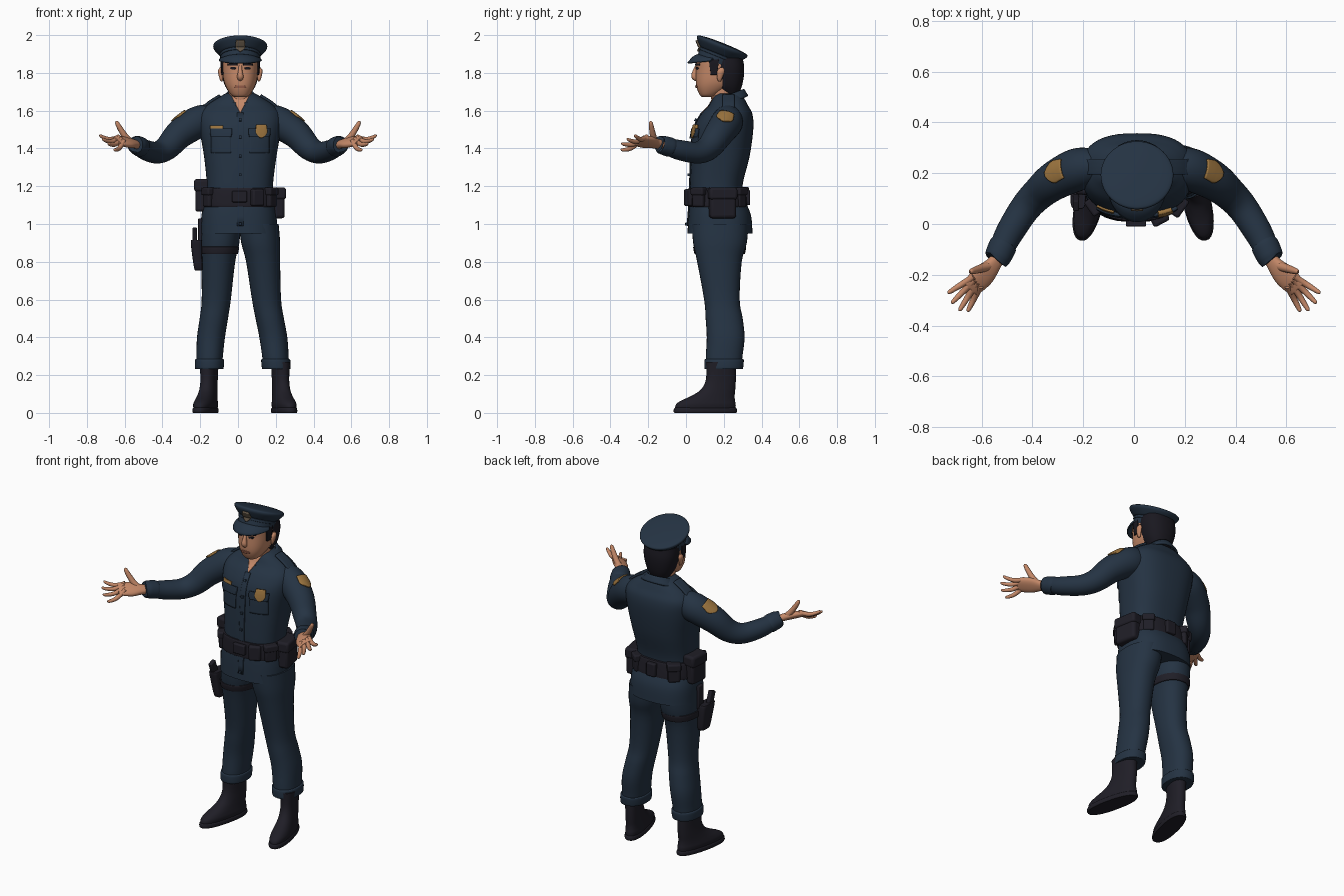
import bpy
import bmesh
import math
from mathutils import Vector, Matrix
from mathutils.bvhtree import BVHTree

default_cube = bpy.data.objects.get("Cube")
if default_cube:
    bpy.data.objects.remove(default_cube, do_unlink=True)

parts = []
UP = Vector((0, 0, 1))
BACK = Vector((0, 1, 0))
MID = .012  # body centre line


def material(name, *color):
    mat = bpy.data.materials.new(name)
    mat.use_nodes = True
    mat.diffuse_color = (*color, 1)
    shader = mat.node_tree.nodes["Principled BSDF"]
    shader.inputs["Base Color"].default_value = (*color, 1)
    shader.inputs["Roughness"].default_value = .8
    return mat


navy = material("navy cloth", .018, .033, .056)
leather = material("black leather", .014, .013, .020)
skin = material("skin", .56, .25, .14)
lip_tone = material("lip tone", .36, .13, .08)
hair_black = material("black hair", .010, .009, .014)
gold = material("gold", .34, .18, .05)
bronze = material("bronze", .12, .09, .06)


def finish(name, bm, mat):
    mesh = bpy.data.meshes.new(name)
    bm.to_mesh(mesh)
    bm.free()
    mesh.materials.append(mat)
    obj = bpy.data.objects.new(name, mesh)
    bpy.context.collection.objects.link(obj)
    parts.append(obj)
    return obj


def smooth_path(path, steps):
    """Catmull-Rom interpolation of rows of any length."""
    rows = []
    last = len(path) - 1
    for i in range(last):
        p, q, r, s = (path[min(max(k, 0), last)] for k in (i - 1, i, i + 1, i + 2))
        for n in range(steps):
            t = n / steps
            rows.append([b + t / 2 * (c - a + t * (2 * a - 5 * b + 4 * c - d + t * (3 * (b - c) + d - a)))
                         for a, b, c, d in zip(p, q, r, s)])
    return rows + [list(path[-1])]


def tube(name, path, mat, axis=None, hint=BACK, power=2, sides=32, steps=4):
    """Loft superellipse rings along rows of x, y, z, side radius, hint radius."""
    rows = smooth_path(path, steps)
    bm = bmesh.new()
    rings = []
    for i, row in enumerate(rows):
        before, after = rows[max(i - 1, 0)], rows[min(i + 1, len(rows) - 1)]
        t = (axis or Vector(after[:3]) - Vector(before[:3])).normalized()
        b = (hint - t * hint.dot(t)).normalized()
        a = b.cross(t)
        ring = []
        for k in range(sides):
            ang = math.tau * k / sides
            c, s = (math.copysign(abs(f) ** (2 / power), f) for f in (math.cos(ang), math.sin(ang)))
            ring.append(bm.verts.new(Vector(row[:3]) + a * c * max(row[3], .001) + b * s * max(row[4], .001)))
        rings.append(ring)
    for low, high in zip(rings, rings[1:]):
        for k in range(sides):
            j = (k + 1) % sides
            bm.faces.new((low[k], low[j], high[j], high[k]))
    bm.faces.new(rings[0])
    bm.faces.new(rings[-1])
    bmesh.ops.recalc_face_normals(bm, faces=bm.faces)
    return finish(name, bm, mat)


def stack(name, rows, mat, **options):
    """Loft level rings from rows of z, x, y, half width, half depth."""
    return tube(name, [(x, y, z, rx, ry) for z, x, y, rx, ry in rows], mat, axis=UP, **options)


def sheet(name, point, mat, thick, nu=12, nv=12):
    """Thin solid sheet from a function of u and v in the range -1 to 1."""
    bm = bmesh.new()
    grid = [[bm.verts.new(point(2 * i / nu - 1, 2 * j / nv - 1)) for i in range(nu + 1)] for j in range(nv + 1)]
    for low, high in zip(grid, grid[1:]):
        for i in range(nu):
            bm.faces.new((low[i], low[i + 1], high[i + 1], high[i]))
    obj = finish(name, bm, mat)
    solid = obj.modifiers.new("thickness", 'SOLIDIFY')
    solid.thickness, solid.offset = thick, 0
    return obj


def plate(name, target, centre, normal, down, half_w, half_h, mat, thick=.006, shape=lambda v: 1):
    """Plate clinging to a target; shape gives the width for each v, top to bottom."""
    tree = BVHTree.FromPolygons([v.co for v in target.data.vertices], [p.vertices for p in target.data.polygons])
    n = Vector(normal).normalized()
    d = (Vector(down) - n * n.dot(Vector(down))).normalized()
    side = d.cross(n)

    def point(u, v):
        start = Vector(centre) + side * u * half_w * shape(v) + d * v * half_h + n * .3
        hit = tree.ray_cast(start, -n)[0]
        return (hit or start - n * .3) + n * thick * .4
    return sheet(name, point, mat, thick)


def box(name, centre, size, mat, turn=0, lean=0):
    bm = bmesh.new()
    bmesh.ops.create_cube(bm, size=1)
    place = Matrix.Translation(centre) @ Matrix.Rotation(turn, 4, 'Z') @ Matrix.Rotation(lean, 4, 'X')
    bm.transform(place @ Matrix.Diagonal((*size, 1)))
    obj = finish(name, bm, mat)
    bevel = obj.modifiers.new("round edges", 'BEVEL')
    bevel.width, bevel.segments = min(size) * .22, 3
    return obj


def shield(v):
    return 1 - .15 * abs(v) if v < 0 else max(.12, 1 - v ** 2 * .85)


FRONT, DOWN = (0, -1, 0), (0, 0, -1)

# Shirt with flared hem
shirt = stack("shirt", [
    (.95, .005, .18, .203, .172), (1.05, .005, .178, .198, .165), (1.15, .008, .162, .178, .140),
    (1.22, .01, .162, .176, .140), (1.36, MID, .182, .192, .155), (1.5, MID, .198, .215, .158),
    (1.58, MID, .215, .215, .137), (1.63, MID, .225, .175, .102), (1.67, MID, .225, .115, .08),
    (1.69, MID, .225, .08, .06)], navy, power=2.6, sides=48, steps=6)
plate("shirt_placket", shirt, (MID, 0, 1.29), FRONT, DOWN, .017, .3, navy)
plate("open_neck", shirt, (MID, .1, 1.635), FRONT, DOWN, .045, .045, skin, .004, lambda v: .55 - .5 * v)
for height in (1.0, 1.26, 1.36, 1.46, 1.55):
    plate("shirt_button", shirt, (MID, 0, height), FRONT, DOWN, .007, .007, navy, .016)
for s in (-1, 1):
    plate("chest_pocket", shirt, (MID + s * .1, 0, 1.435), FRONT, DOWN, .052, .06, navy)
    plate("pocket_flap", shirt, (MID + s * .1, 0, 1.482), FRONT, DOWN, .057, .022, navy, .016,
          lambda v: 1 - .1 * max(v, 0))
    plate("epaulette", shirt, (MID + s * .155, .225, 1.65), (s * .3, 0, 1), (s, 0, -.4), .03, .055, navy, .014)
plate("name_plate", shirt, (-.112, 0, 1.51), FRONT, DOWN, .033, .011, gold, .009)
plate("chest_badge", shirt, (.122, 0, 1.49), FRONT, DOWN, .03, .035, gold, .018, shield)


# Folded collar, open at the front
def collar_point(u, v):
    ang = u * math.radians(164)
    spread = (v + 1) / 2
    x, y = (.076 + .044 * spread) * math.sin(ang), .088 + .022 * spread
    y = .215 + y * math.cos(ang)
    return (MID + x, y, 1.675 + (y - .215) * .42 - .045 * spread)


sheet("collar", collar_point, navy, .012, nu=40, nv=4)

# Belt, buckle and pouches set round the waist by angle
stack("belt", [(1.09, .008, .167, .187, .152), (1.10, .008, .167, .194, .157),
               (1.18, .008, .163, .187, .152), (1.19, .008, .163, .18, .146)], leather, power=2.6, sides=48)
for name, degrees, size, height in (
        ("buckle", 0, (.08, .03, .06), 1.145), ("magazine_pouch", 28, (.07, .05, .09), 1.14),
        ("small_pouch", 55, (.07, .055, .10), 1.14), ("large_pouch", 100, (.14, .075, .16), 1.11),
        ("keeper_pouch", 140, (.06, .04, .10), 1.14), ("back_keeper", 180, (.06, .03, .08), 1.14),
        ("back_pouch", -140, (.07, .05, .11), 1.14), ("side_pouch", -95, (.12, .07, .17), 1.15),
        ("front_pouch", -55, (.06, .05, .10), 1.14)):
    a = math.radians(degrees)
    at = (.008 + .196 * math.sin(a), .165 - .16 * math.cos(a), height)
    box(name, at, size, leather, turn=a)
    if size[2] >= .1:
        flap = (size[0] + .01, size[1] + .012, size[2] * .4)
        box(name + "_flap", (at[0], at[1], height + size[2] * .32), flap, leather, turn=a)

# Trousers and boots
leg_rows = [(1.0, -.09, .18, .105, .15), (.9, -.096, .18, .103, .142), (.8, -.105, .177, .09, .118),
            (.6, -.115, .19, .077, .094), (.5, -.128, .202, .075, .098), (.4, -.143, .21, .074, .1),
            (.3, -.15, .202, .07, .097), (.25, -.152, .2, .068, .095)]
cuff_rows = [(.232, -.152, .2, .07, .096), (.237, -.152, .2, .076, .102),
             (.278, -.151, .202, .077, .104), (.285, -.151, .202, .071, .098)]
boot_rows = [(.02, 0, -.085, .05, .165), (.045, 0, -.082, .053, .162), (.065, 0, -.07, .05, .146),
             (.09, 0, -.043, .046, .117), (.125, 0, -.015, .043, .092), (.18, 0, 0, .042, .08),
             (.27, 0, 0, .047, .08)]
sole_rows = [(0, 0, -.085, .053, .168), (.008, 0, -.085, .056, .172), (.022, 0, -.085, .055, .17),
             (.028, 0, -.085, .05, .165)]


def leg_side(rows, s):
    return [(z, x if s < 0 else .06 - .04 * z - x, y, rx, ry) for z, x, y, rx, ry in rows]


for s, side in ((-1, "right"), (1, "left")):
    leg = stack(side + "_trouser_leg", leg_side(leg_rows, s), navy, power=2.2)
    stack(side + "_trouser_cuff", leg_side(cuff_rows, s), navy, power=2.2)
    ankle = (-.153, .185, 0) if s < 0 else (.225, .185, 0)
    for name, rows in (("boot", boot_rows), ("sole", sole_rows)):
        shoe = stack(side + "_" + name, rows, leather, power=2.3)
        shoe.data.transform(Matrix.Translation(ankle) @ Matrix.Rotation(s * math.radians(13), 4, 'Z'))

# Thigh holster on the right leg
stack("thigh_strap", [(.84, -.102, .178, .096, .128), (.844, -.102, .178, .102, .134),
                      (.876, -.1, .178, .106, .14), (.88, -.1, .178, .1, .134)], leather, power=2.2)
stack("holster", [(.755, -.207, .125, .015, .025), (.765, -.21, .125, .022, .04), (.86, -.218, .12, .028, .052),
                  (.91, -.22, .115, .03, .056), (.915, -.22, .115, .022, .048)], leather, power=4)
box("pistol_grip", (-.229, .085, .935), (.024, .045, .085), leather, lean=.35)
box("holster_hanger", (-.2, .15, .96), (.022, .05, .14), leather)

# Arms, sleeve patches and hands
for s, side in ((-1, "right"), (1, "left")):
    def across(rows):
        return [(s * x, *rest) for x, *rest in rows]

    sleeve = tube(side + "_sleeve", across([
        (.15, .225, 1.555, .07, .08), (.22, .215, 1.535, .084, .085), (.31, .172, 1.475, .077, .077),
        (.375, .12, 1.405, .066, .066), (.43, .06, 1.378, .06, .058), (.49, -.035, 1.392, .055, .053),
        (.522, -.1, 1.412, .048, .045)]), navy, hint=UP, steps=6)
    tube(side + "_sleeve_cuff", across([
        (.513, -.08, 1.405, .049, .046), (.516, -.086, 1.407, .055, .052),
        (.537, -.132, 1.42, .052, .048), (.539, -.136, 1.421, .044, .04)]), navy, hint=UP)
    plate(side + "_sleeve_patch", sleeve, (s * .275, .2, 1.52), (s * .65, .1, .75), (s * .6, -.25, -.6),
          .045, .042, gold, .008, shield)
    palm_normal = Vector((s * -.35, -.3, .85))
    tube(side + "_palm", across([
        (.525, -.11, 1.415, .028, .022), (.55, -.155, 1.425, .031, .021), (.585, -.195, 1.432, .046, .021),
        (.62, -.23, 1.437, .046, .018), (.645, -.255, 1.438, .038, .012)]), skin, hint=palm_normal, power=2.4)
    fingers = (("index", (.65, -.22, 1.453), (.733, -.272, 1.472)),
               ("middle", (.645, -.238, 1.445), (.718, -.312, 1.452)),
               ("ring", (.632, -.252, 1.434), (.688, -.342, 1.428)),
               ("little", (.615, -.264, 1.421), (.655, -.345, 1.395)),
               ("thumb", (.57, -.165, 1.435), (.645, -.188, 1.545)))
    for name, base, tip in fingers:
        base, tip = Vector(base), Vector(tip)
        wide = 1.4 if name == "thumb" else 1
        rows = []
        for t, r in ((-.25, .012), (0, .013), (.4, .012), (.8, .0095), (.95, .007), (1, .002)):
            spot = base.lerp(tip, t) - UP * .012 * t * (1 - t) * 4
            rows.append((*spot, r * wide, r * wide))
        tube(f"{side}_{name}_finger", across(rows), skin, hint=palm_normal, sides=14)

# Neck, head and face
stack("neck", [(1.58, MID, .205, .07, .07), (1.66, MID, .2, .062, .066), (1.76, MID, .19, .064, .07)], skin)
head = stack("head", [
    (1.672, MID, .115, .03, .03), (1.685, MID, .122, .05, .05), (1.72, MID, .145, .073, .088),
    (1.76, MID, .165, .088, .113), (1.82, MID, .175, .096, .122), (1.87, MID, .175, .098, .12),
    (1.91, MID, .18, .085, .1)], skin, power=2.3)
tube("nose", [(MID, .062, 1.84, .009, .01), (MID, .05, 1.81, .011, .014), (MID, .043, 1.783, .017, .015),
              (MID, .052, 1.768, .014, .012), (MID, .062, 1.762, .004, .004)], skin, sides=16)
plate("mouth", head, (MID, 0, 1.727), FRONT, DOWN, .03, .007, lip_tone, .007, lambda v: 1 - .4 * v * v)
stack("hair", [(1.69, MID, .235, .055, .045), (1.73, MID, .226, .08, .07), (1.78, MID, .222, .096, .084),
               (1.83, MID, .22, .103, .088), (1.88, MID, .215, .1, .085)], hair_black, power=2.3)
for s in (-1, 1):
    plate("eye", head, (MID + s * .038, 0, 1.825), FRONT, DOWN, .016, .006, hair_black, .004, lambda v: 1 - .5 * v * v)
    plate("eyebrow", head, (MID + s * .04, 0, 1.845), FRONT, DOWN, .024, .005, hair_black, .008)
    plate("sideburn", head, (MID + s * .1, .148, 1.835), (s, 0, 0), DOWN, .022, .045, hair_black, .008,
          lambda v: 1 - .25 * v)
    stack("ear", [(1.755, MID + s * .098, .178, .004, .006), (1.77, MID + s * .101, .178, .009, .013),
                  (1.81, MID + s * .106, .185, .012, .02), (1.828, MID + s * .104, .188, .004, .008)],
          skin, sides=16)

# Peaked cap, tilted so its front stands high
tilt = Vector((0, .37, .93)).normalized()
cap_base = Vector((MID, .163, 1.868))
cap = tube("cap_crown", [(*(cap_base + tilt * h), r, r) for r, h in (
    (.1, -.014), (.104, -.01), (.105, .03), (.112, .036), (.136, .062), (.143, .076), (.137, .086),
    (.1, .092), (.05, .095), (.003, .096))], navy, axis=tilt, sides=48, steps=3)
tube("cap_band", [(*(cap_base + tilt * h), r, r) for r, h in (
    (.105, .018), (.108, .02), (.109, .03), (.106, .033))], navy, axis=tilt, sides=48)


def visor_point(u, v):
    a = u * math.radians(82)
    reach = (v + 1) / 2
    inner = cap_base + Vector((.1 * math.sin(a), -.093 * math.cos(a), .037 * math.cos(a) - .008))
    outer = Vector((MID + .112 * math.sin(a), .15 - .14 * math.cos(a), 1.865 - .014 * math.cos(a)))
    return inner.lerp(outer, reach) + UP * .01 * math.sin(math.pi * reach)


sheet("cap_visor", visor_point, navy, .008, nu=28, nv=6)
plate("cap_badge", cap, (MID, .05, 1.943), FRONT, DOWN, .026, .03, bronze, .012, shield)

# Smooth shading that keeps hard edges
bpy.ops.object.select_all(action='DESELECT')
for obj in parts:
    obj.select_set(True)
bpy.context.view_layer.objects.active = parts[0]
bpy.ops.object.shade_smooth_by_angle(angle=math.radians(42))
